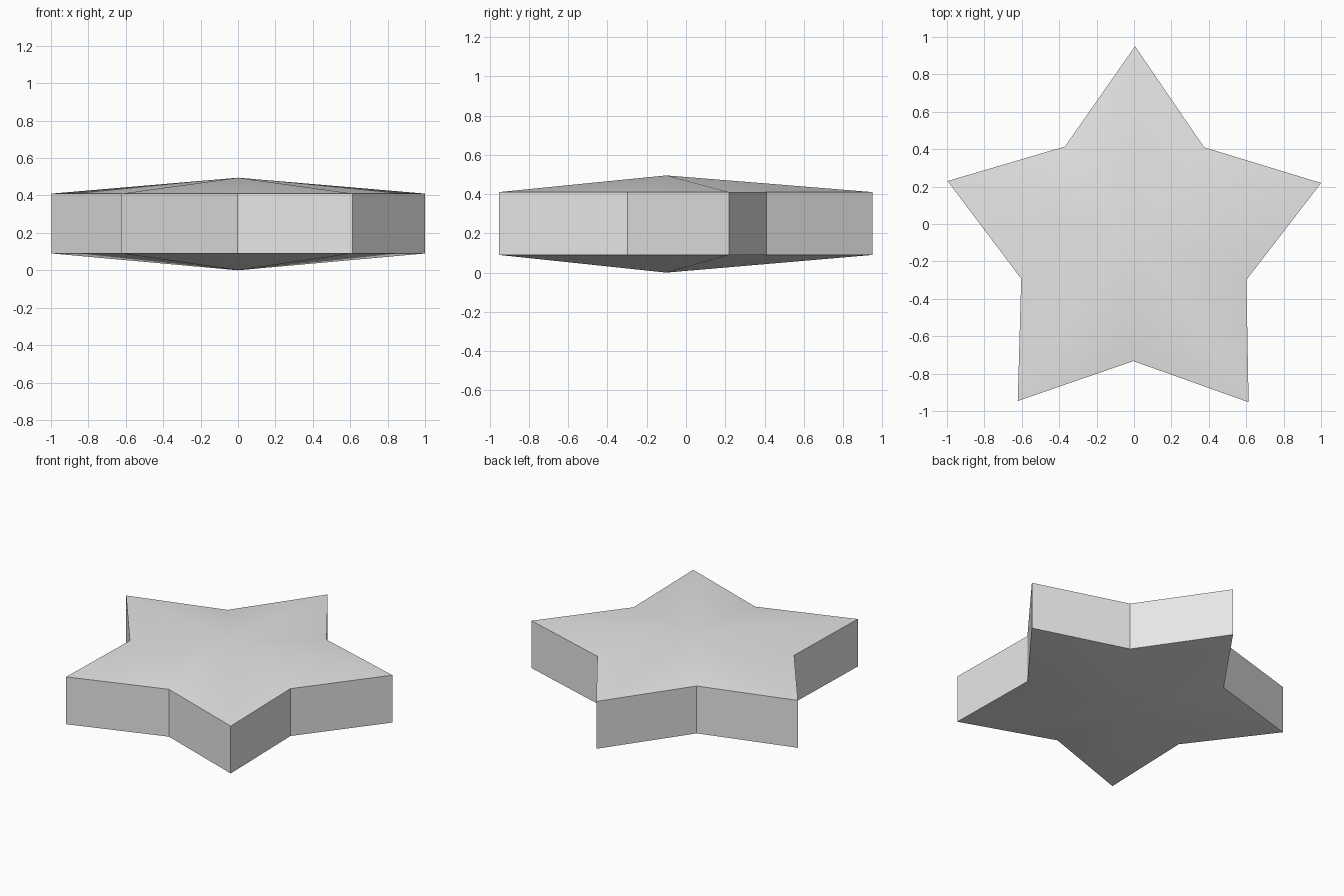
import bpy
import bmesh
from math import cos, sin, pi, radians

cube = bpy.data.objects.get("Cube")
if cube:
    bpy.data.objects.remove(cube, do_unlink=True)

POINTS = 5
OUTER, INNER = 1.05, 0.633
CENTRE_Y = -0.10
RIM_LOW, RIM_HIGH, PEAK = 0.09, 0.41, 0.495
TWIST = radians(-0.3)

grey = bpy.data.materials.new("light grey")
grey.use_nodes = True
colour = (0.8, 0.8, 0.8, 1)
grey.diffuse_color = colour
grey.node_tree.nodes["Principled BSDF"].inputs["Base Color"].default_value = colour

bm = bmesh.new()


def star_ring(z):
    """Ring of alternating tips and notches, starting at the back tip."""
    ring = []
    for i in range(POINTS * 2):
        angle = pi / 2 + TWIST + i * pi / POINTS
        radius = INNER if i % 2 else OUTER
        ring.append(bm.verts.new((radius * cos(angle), CENTRE_Y + radius * sin(angle), z)))
    return ring


# Straight rim, with a shallow pyramid above and below
low, high = star_ring(RIM_LOW), star_ring(RIM_HIGH)
top = bm.verts.new((0, CENTRE_Y, PEAK))
bottom = bm.verts.new((0, CENTRE_Y, 0))
for i in range(POINTS * 2):
    j = (i + 1) % (POINTS * 2)
    bm.faces.new((low[i], low[j], high[j], high[i]))
    bm.faces.new((high[i], high[j], top))
    bm.faces.new((low[j], low[i], bottom))
bmesh.ops.recalc_face_normals(bm, faces=bm.faces)

mesh = bpy.data.meshes.new("star")
bm.to_mesh(mesh)
bm.free()
mesh.materials.append(grey)
star = bpy.data.objects.new("star", mesh)
bpy.context.collection.objects.link(star)

# Soft pyramids, crisp rim edges
bpy.ops.object.select_all(action="DESELECT")
star.select_set(True)
bpy.context.view_layer.objects.active = star
bpy.ops.object.shade_smooth_by_angle(angle=radians(30))
